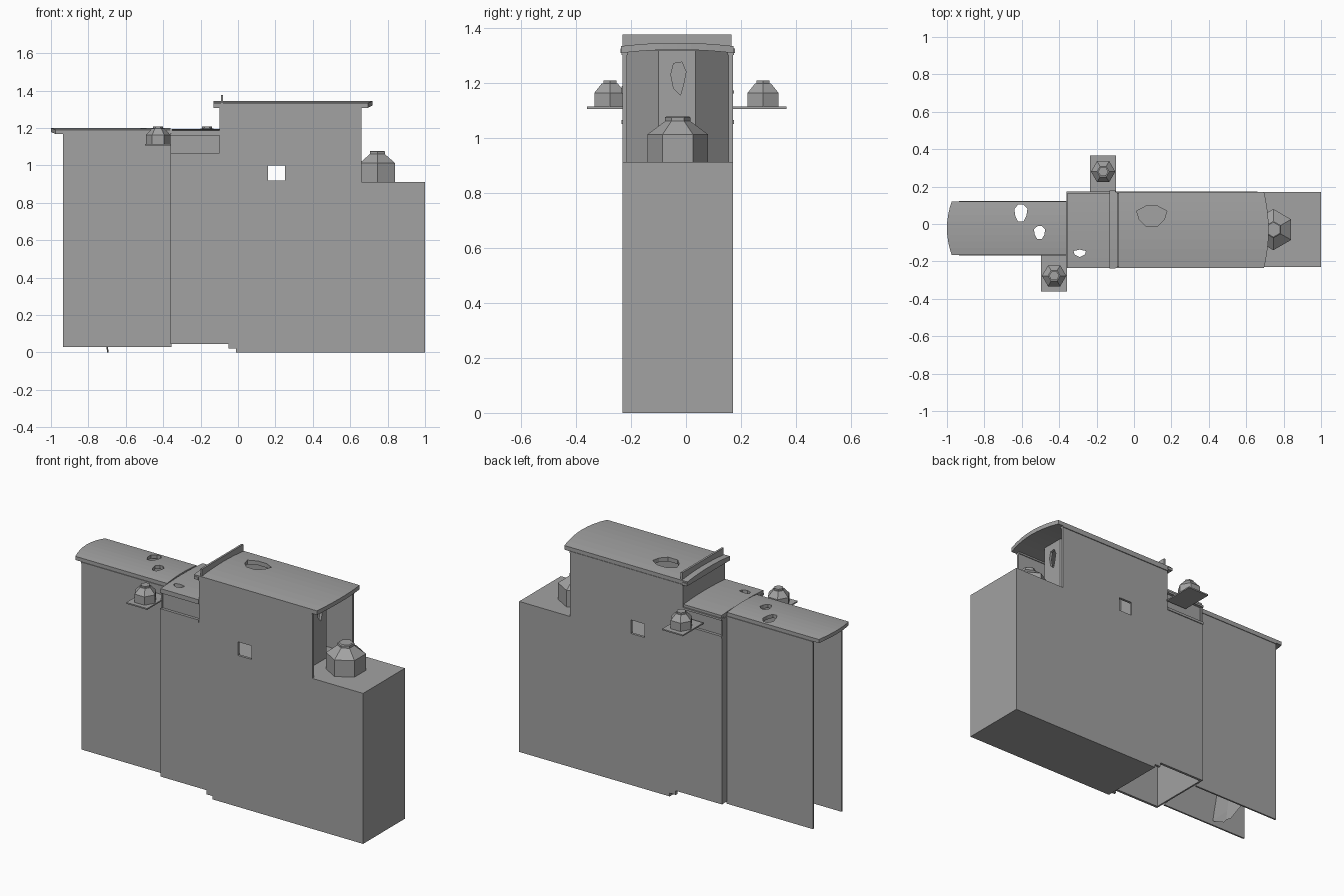
import bpy, bmesh, math
from mathutils import Matrix, Vector

cube = bpy.data.objects.get("Cube")
if cube:
    bpy.data.objects.remove(cube)

grey = bpy.data.materials.new("plain_grey")
grey.use_nodes = True
GREY = (0.36, 0.36, 0.36, 1)
grey.diffuse_color = GREY
grey.node_tree.nodes["Principled BSDF"].inputs["Base Color"].default_value = GREY

Y0, Y1 = -0.23, 0.17        # sides of the wide body
N0, N1 = -0.165, 0.12       # sides of the narrow rear body
MID = -0.03


def finish(name, bm):
    bmesh.ops.recalc_face_normals(bm, faces=bm.faces)
    me = bpy.data.meshes.new(name)
    bm.to_mesh(me)
    bm.free()
    me.materials.append(grey)
    ob = bpy.data.objects.new(name, me)
    bpy.context.collection.objects.link(ob)
    return ob


def box(name, x0, x1, y0, y1, z0, z1):
    bm = bmesh.new()
    centre = Vector((x0 + x1, y0 + y1, z0 + z1)) / 2
    size = Matrix.Diagonal((x1 - x0, y1 - y0, z1 - z0, 1))
    bmesh.ops.create_cube(bm, size=1, matrix=Matrix.Translation(centre) @ size)
    return finish(name, bm)


def prism(name, outline, direction):
    """Extrude a planar outline along a direction."""
    bm = bmesh.new()
    face = bm.faces.new([bm.verts.new(p) for p in outline])
    new = bmesh.ops.extrude_face_region(bm, geom=[face])["geom"]
    verts = [v for v in new if isinstance(v, bmesh.types.BMVert)]
    bmesh.ops.translate(bm, verts=verts, vec=direction)
    return finish(name, bm)


def cut(ob, cutter):
    mod = ob.modifiers.new("cut", "BOOLEAN")
    mod.operation = "DIFFERENCE"
    mod.solver = "EXACT"
    mod.object = cutter
    bpy.context.view_layer.objects.active = ob
    bpy.ops.object.modifier_apply(modifier=mod.name)
    bpy.data.objects.remove(cutter)


def hole(ob, x, y, z, rx, ry, sides=8):
    """Punch a ragged round hole downward through a roof."""
    ring = []
    for i in range(sides):
        a = math.tau * (i + 0.5) / sides
        r = 1 + 0.1 * math.sin(3 * a)
        ring.append((x + rx * r * math.cos(a), y + ry * r * math.sin(a), z - 0.06))
    cut(ob, prism("hole_cutter", ring, (0, 0, 0.12)))


def roof(name, x0, x1, y0, y1, top, thick, rise, bulge0=0, bulge1=0):
    """Gently arched slab whose ends may bow outward."""
    bm = bmesh.new()
    n = 8
    rows = []
    for i in range(n + 1):
        t = 2 * i / n - 1
        y = y0 + (y1 - y0) * i / n
        z = top - rise * t * t
        xa, xb = x0 + bulge0 * t * t, x1 - bulge1 * t * t
        rows.append([bm.verts.new(p) for p in
                     ((xa, y, z), (xb, y, z), (xb, y, z - thick), (xa, y, z - thick))])
    for a, b in zip(rows, rows[1:]):
        for k in range(4):
            bm.faces.new((a[k], a[(k + 1) % 4], b[(k + 1) % 4], b[k]))
    bm.faces.new(rows[0])
    bm.faces.new(rows[-1])
    return finish(name, bm)


def turret(name, x, y, z, r, levels, turn=0.0):
    """Six-sided dome from (radius factor, height) rings."""
    bm = bmesh.new()
    rings = []
    for f, h in levels:
        rings.append([bm.verts.new((x + r * f * math.cos(turn + math.tau * i / 6),
                                    y + r * f * math.sin(turn + math.tau * i / 6), z + h))
                      for i in range(6)])
    for a, b in zip(rings, rings[1:]):
        for i in range(6):
            j = (i + 1) % 6
            bm.faces.new((a[i], a[j], b[j], b[i]))
    bm.faces.new(rings[0])
    bm.faces.new(rings[-1])
    return finish(name, bm)


# Solid front body
box("main_body", -0.01, 1, Y0, Y1, 0, 0.912)

# Hollow middle body: stepped side walls, recessed bands and ledges
stepped = [(-0.36, 0.045), (-0.05, 0.045), (-0.05, 0.02), (-0.01, 0.02),
           (-0.01, 0.912), (-0.1, 0.912), (-0.1, 1.055), (-0.36, 1.055)]
for side, y, s in (("front", Y0, 1), ("back", Y1, -1)):
    prism(side + "_middle_wall", [(x, y, z) for x, z in stepped], (0, 0.015 * s, 0))
    ya, yb = sorted((y + 0.012 * s, y + 0.025 * s))
    box(side + "_middle_band", -0.355, -0.1, ya, yb, 1.04, 1.17)
    ya, yb = sorted((y - 0.005 * s, y + 0.02 * s))
    box(side + "_middle_ledge", -0.36, -0.1, ya, yb, 1.05, 1.065)
    box(side + "_middle_eave", -0.36, -0.1, ya, yb, 1.16, 1.172)
box("middle_bulkhead", -0.36, -0.35, Y0 + 0.005, Y1 - 0.005, 0.045, 1.165)
middle_roof = roof("middle_roof", -0.355, -0.1, Y0 - 0.005, Y1 - 0.003, 1.195, 0.025, 0.008)
hole(middle_roof, -0.29, -0.155, 1.19, 0.035, 0.02, 6)

# Narrow rear body, open at the end and below
for side, y in (("front", N0), ("back", N1 - 0.01)):
    box(side + "_rear_wall", -0.935, -0.355, y, y + 0.01, 0.03, 1.172)
    box(side + "_rear_eave", -0.935, -0.36, y - 0.004, y + 0.014, 1.16, 1.168)
rear_roof = roof("rear_roof", -1, -0.36, N0, N1, 1.2, 0.022, 0.01, bulge0=0.025)
hole(rear_roof, -0.605, 0.06, 1.19, 0.035, 0.05)
hole(rear_roof, -0.505, -0.045, 1.19, 0.03, 0.038)

# Wavy sheet hanging inside the rear body
bm = bmesh.new()
strips = []
for i in range(17):
    z = 0.93 * i / 16
    x = -0.72 + 0.02 * math.sin(z * 9 + 1.8)
    half = 0.03 if i == 0 else 0.138
    strips.append([bm.verts.new((x + dx, y, z)) for dx, y in
                   ((0, -0.0225 - half), (0.008, -0.0225), (0, -0.0225 + half))])
for a, b in zip(strips, strips[1:]):
    for k in range(2):
        bm.faces.new((a[k], a[k + 1], b[k + 1], b[k]))
finish("hanging_sheet", bm)

# Cabin walls with square windows
for side, y in (("front", Y0), ("back", Y1 - 0.015)):
    wall = box(side + "_cabin_wall", -0.1, 0.66, y, y + 0.015, 0.912, 1.315)
    cut(wall, box("window_cutter", 0.16, 0.25, y - 0.1, y + 0.1, 0.918, 1.0))
    box(side + "_cabin_eave", -0.1, 0.66, y - 0.005, y + 0.02, 1.3, 1.31)
box("cabin_rear_wall", -0.1, -0.085, Y0 + 0.001, Y1 - 0.001, 0.912, 1.315)

# Three-sided cabin front with a ragged opening
bay = [(0.43, Y0 + 0.002), (0.57, -0.1), (0.57, 0.035), (0.43, Y1 - 0.002)]
inner = [(x - 0.015, y) for x, y in reversed(bay)]
cabin_front = prism("cabin_front", [(x, y, 0.912) for x, y in bay + inner], (0, 0, 0.405))
gap = [(-0.045, 1.18), (-0.02, 1.155), (-0.01, 1.19), (0.0, 1.24),
       (-0.015, 1.275), (-0.045, 1.27), (-0.055, 1.23)]
cut(cabin_front, prism("gap_cutter", [(0.5, y, z) for y, z in gap], (0.15, 0, 0)))

# Cabin roof, end board and drip edge
cabin_roof = roof("cabin_roof", -0.13, 0.72, Y0 - 0.006, Y1 + 0.002, 1.345, 0.025, 0.012, bulge1=0.025)
hole(cabin_roof, 0.095, 0.045, 1.335, 0.08, 0.058)
box("roof_end_board", -0.092, -0.08, Y0, Y1 - 0.005, 1.33, 1.376)
box("roof_drip_edge", -0.13, -0.1, Y0 - 0.008, Y1 + 0.008, 1.308, 1.325)

# Turrets on the deck and on side brackets
small = [(1, 0), (1, 0.05), (0.5, 0.085), (0.42, 0.085), (0.42, 0.095)]
big = [(1, 0), (1, 0.1), (0.42, 0.148), (0.42, 0.162), (0.36, 0.166)]
turret("deck_turret", 0.745, MID, 0.912, 0.11, big, math.pi / 6)
for side, x, y, ya, yb in (("front", -0.427, -0.277, -0.36, N0), ("back", -0.165, 0.28, Y1, 0.365)):
    box(side + "_bracket", x - 0.07, x + 0.07, ya, yb, 1.105, 1.113)
    turret(side + "_turret", x, y, 1.113, 0.065, small)
